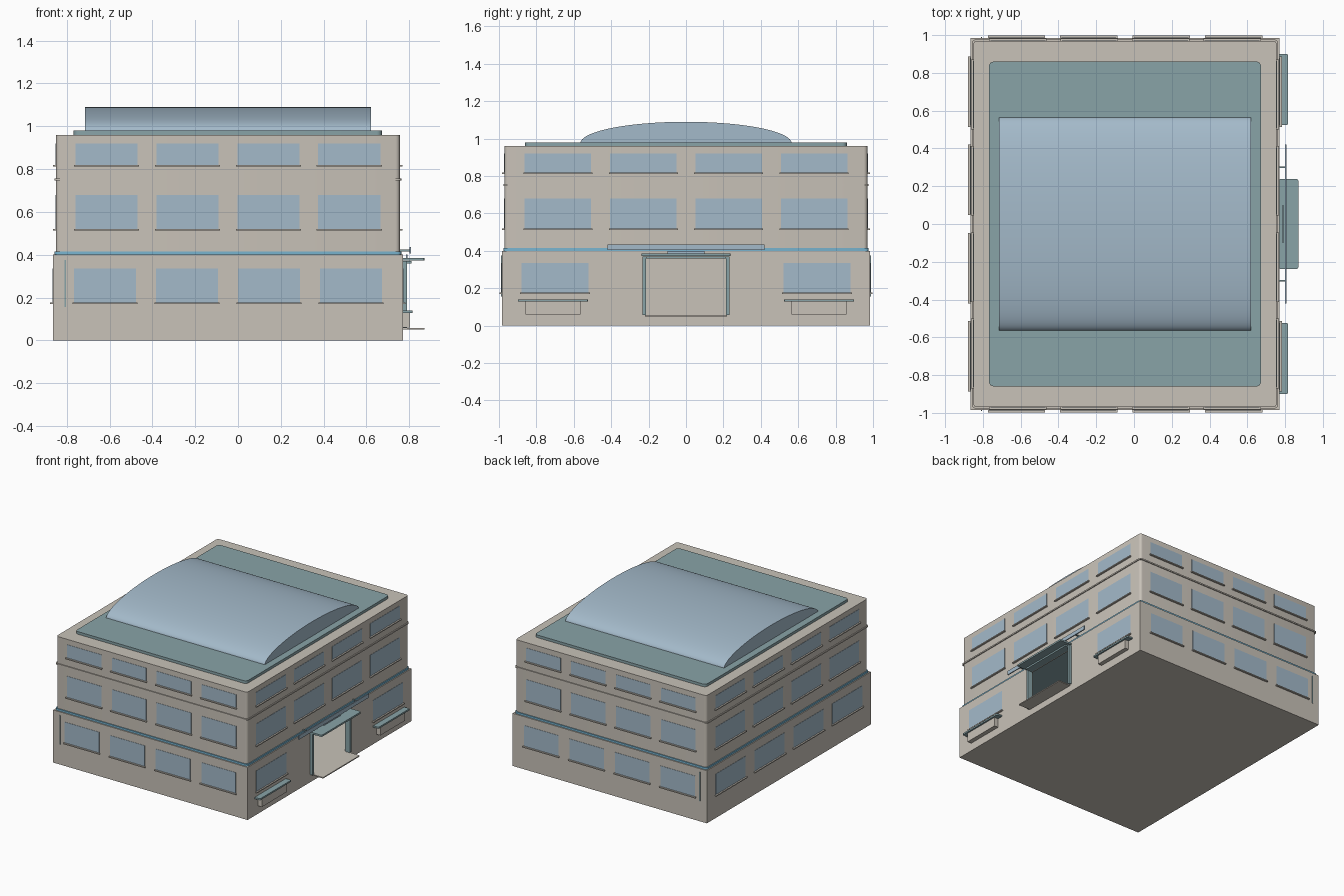
import bpy, bmesh, math
from mathutils import Vector

if "Cube" in bpy.data.objects:
    bpy.data.objects.remove(bpy.data.objects["Cube"], do_unlink=True)


def material(name, rgb):
    m = bpy.data.materials.new(name)
    m.use_nodes = True
    m.diffuse_color = (*rgb, 1)
    m.node_tree.nodes["Principled BSDF"].inputs["Base Color"].default_value = (*rgb, 1)
    return m


STONE = material("warm_stone", (0.58, 0.54, 0.48))
TEAL = material("grey_teal", (0.25, 0.37, 0.39))
GLASS = material("pale_blue_glass", (0.37, 0.49, 0.59))
TRIM = material("bright_blue_trim", (0.19, 0.46, 0.63))

CX = -0.0475   # centre line of the building in x


def finish(name, bm, mat):
    bmesh.ops.recalc_face_normals(bm, faces=bm.faces)
    me = bpy.data.meshes.new(name)
    bm.to_mesh(me)
    bm.free()
    ob = bpy.data.objects.new(name, me)
    bpy.context.collection.objects.link(ob)
    if mat:
        me.materials.append(mat)
    return ob


def box(name, x, y, z, mat, corner=0):
    """Box from x, y, z ranges, with optional rounded vertical corners."""
    bm = bmesh.new()
    bmesh.ops.create_cube(bm, size=1)
    for v in bm.verts:
        v.co = Vector([(r[0] + r[1]) / 2 + c * (r[1] - r[0]) for c, r in zip(v.co, (x, y, z))])
    if corner:
        upright = [e for e in bm.edges if abs(e.verts[0].co.z - e.verts[1].co.z) > 1e-4]
        bmesh.ops.bevel(bm, geom=upright, offset=corner, segments=4, profile=0.5, affect='EDGES')
    return finish(name, bm, mat)


def smooth(ob):
    bpy.ops.object.select_all(action='DESELECT')
    ob.select_set(True)
    bpy.context.view_layer.objects.active = ob
    bpy.ops.object.shade_smooth_by_angle(angle=math.radians(35))


def cut(ob, cutter):
    mod = ob.modifiers.new("cut", 'BOOLEAN')
    mod.operation = 'DIFFERENCE'
    mod.solver = 'EXACT'
    mod.object = cutter
    bpy.context.view_layer.objects.active = ob
    bpy.ops.object.modifier_apply(modifier=mod.name)
    bpy.data.objects.remove(cutter, do_unlink=True)


def centred(half, mid=0):
    return (mid - half, mid + half)


# Ground floor: hollow lobby with an open doorway
ground = box("ground_floor", (-0.865, 0.77), centred(0.985), (0, 0.4), STONE)
cut(ground, box("lobby_cutter", (-0.83, 0.745), centred(0.95), (0.055, 0.385), None))
cut(ground, box("door_cutter", (0.7, 0.9), centred(0.22), (0.055, 0.36), None))
box("lobby_ceiling", (-0.82, 0.74), centred(0.94), (0.374, 0.384), TEAL)

# Upper floors, bands and roof
smooth(box("upper_floors", centred(0.803, CX), centred(0.97), (0.39, 0.96), STONE, 0.02))
smooth(box("blue_band", centred(0.81, CX), centred(0.977), (0.4, 0.415), TRIM, 0.02))
smooth(box("string_course", centred(0.81, CX), centred(0.977), (0.747, 0.757), STONE, 0.02))
smooth(box("roof_slab", centred(0.72, CX), centred(0.86), (0.95, 0.98), TEAL, 0.025))

# Curved skylight: half ellipse swept along x
bm = bmesh.new()
steps = 48
arc = [(0.565 * math.cos(math.pi * i / steps), 0.975 + 0.115 * math.sin(math.pi * i / steps))
       for i in range(steps + 1)]
profile = bm.faces.new([bm.verts.new((-0.715, y, z)) for y, z in arc])
sweep = bmesh.ops.extrude_face_region(bm, geom=[profile], use_keep_orig=True)
bmesh.ops.translate(bm, vec=(1.335, 0, 0),
                    verts=[g for g in sweep["geom"] if isinstance(g, bmesh.types.BMVert)])
smooth(finish("curved_skylight", bm, GLASS))


# Windows with sills on every wall
def wall_box(name, axis, side, wall, centre, half, out, z, mat):
    depth = tuple(sorted((wall - side * 0.01, wall + side * out)))
    along = centred(half, centre)
    x, y = (depth, along) if axis == 'x' else (along, depth)
    box(name, x, y, z, mat)


def window_row(floor, z, half_x, half_y, width_x, pitch_x, width_y, pitch_y):
    for axis, side, wall_name in (('y', -1, "front"), ('y', 1, "back"),
                                  ('x', -1, "west"), ('x', 1, "east")):
        for i in range(4):
            if wall_name == "east" and floor == "ground" and i in (1, 2):
                continue   # entrance takes the middle bays
            if axis == 'y':
                wall, centre, half = side * half_y, CX + (i - 1.5) * pitch_x, width_x / 2
            else:
                wall, centre, half = CX + side * half_x, (i - 1.5) * pitch_y, width_y / 2
            tag = f"{wall_name}_{floor}_{i + 1}"
            wall_box("window_" + tag, axis, side, wall, centre, half, 0.002, z, GLASS)
            wall_box("sill_" + tag, axis, side, wall, centre, half + 0.007, 0.013,
                     (z[0] - 0.008, z[0]), STONE)


window_row("ground", (0.178, 0.335), 0.8175, 0.985, 0.29, 0.383, 0.36, 0.467)
window_row("middle", (0.52, 0.68), 0.803, 0.97, 0.29, 0.378, 0.355, 0.457)
window_row("top", (0.82, 0.92), 0.803, 0.97, 0.29, 0.378, 0.355, 0.457)

# Drain pipes near the west corners
for side, label in ((-1, "front"), (1, "back")):
    wall_box("drain_pipe_" + label, 'y', side, side * 0.985, -0.807, 0.003, 0.005,
             (0.155, 0.375), TEAL)

# Entrance: landing, frame, canopy and blank panels
box("entrance_landing", (0.72, 0.87), centred(0.22), (0.05, 0.058), STONE)
for side, label in ((-1, "right"), (1, "left")):
    box("door_jamb_" + label, (0.755, 0.79), centred(0.009, side * 0.224), (0.058, 0.37), TEAL)
box("door_header", (0.755, 0.81), centred(0.215), (0.358, 0.37), TEAL)
smooth(box("entrance_canopy", (0.765, 0.87), centred(0.237), (0.372, 0.385), TEAL, 0.008))
box("small_panel", (0.785, 0.792), centred(0.1), (0.385, 0.4), GLASS)
box("long_panel", (0.80, 0.808), centred(0.42), (0.405, 0.435), GLASS)
for side, label in ((-1, "right"), (1, "left")):
    box("panel_bracket_" + label, (0.75, 0.802), centred(0.004, side * 0.3), (0.416, 0.424), TEAL)

# Benches under the east ground windows
for side, label in ((-1, "right"), (1, "left")):
    mid = side * 0.712
    smooth(box("bench_seat_" + label, (0.765, 0.815), centred(0.187, mid), (0.128, 0.14), TEAL, 0.006))
    box("bench_base_" + label, (0.765, 0.803), centred(0.147, mid), (0.06, 0.128), STONE)
